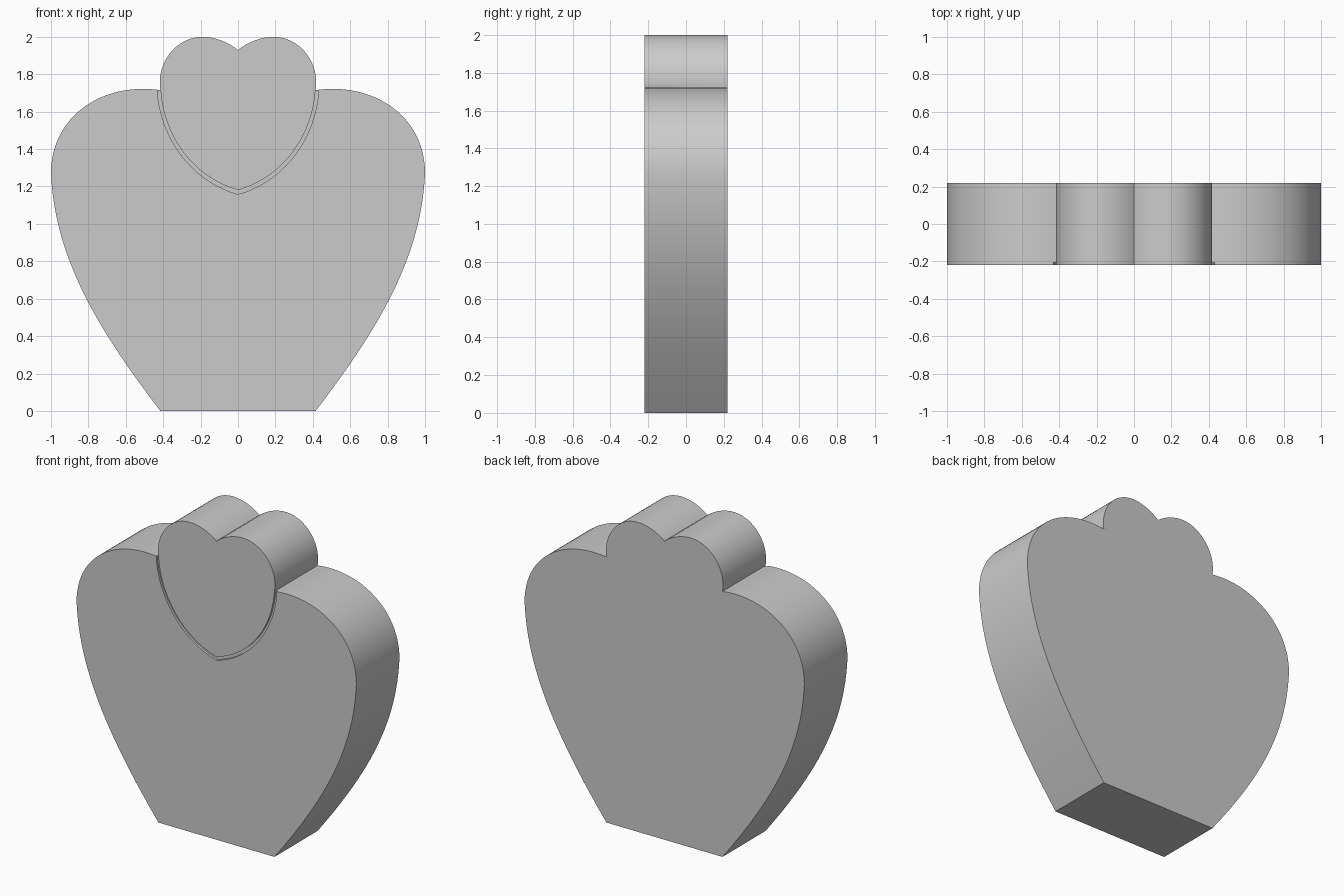
import bpy, bmesh
from mathutils import Vector

if "Cube" in bpy.data.objects:
    bpy.data.objects.remove(bpy.data.objects["Cube"])

HALF = 0.22      # half thickness
GROOVE = 0.015   # groove depth


def bezier(p0, p1, p2, p3, n):
    """Points along a cubic curve, without the last one."""
    a, b, c, d = (Vector(p) for p in (p0, p1, p2, p3))
    out = []
    for i in range(n):
        t = i / n
        s = 1 - t
        out.append(a * s**3 + b * 3 * s * s * t + c * 3 * s * t * t + d * t**3)
    return out


def mirrored(points):
    return [Vector((-p.x, p.y)) for p in reversed(points)]


def extrude(name, outline, y0, y1):
    """Extrude an x-z outline from y0 to y1."""
    bm = bmesh.new()
    face = bm.faces.new([bm.verts.new((p.x, y0, p.y)) for p in outline])
    new = bmesh.ops.extrude_face_region(bm, geom=[face])["geom"]
    bmesh.ops.translate(bm, vec=(0, y1 - y0, 0),
                        verts=[v for v in new if isinstance(v, bmesh.types.BMVert)])
    bmesh.ops.recalc_face_normals(bm, faces=bm.faces)
    mesh = bpy.data.meshes.new(name)
    bm.to_mesh(mesh)
    bm.free()
    obj = bpy.data.objects.new(name, mesh)
    bpy.context.collection.objects.link(obj)
    return obj


# Right half of the outline: flank, shoulder, top lobe
notch = (0.415, 1.715)
right = (bezier((0.415, 0), (0.80, 0.50), (0.98, 0.86), (1, 1.27), 24)
         + bezier((1, 1.27), (1, 1.58), (0.72, 1.76), notch, 24)
         + bezier(notch, (0.44, 1.86), (0.33, 2.0), (0.19, 2.0), 16)
         + bezier((0.19, 2.0), (0.12, 2.0), (0.05, 1.97), (0, 1.93), 8))
outline = right + [Vector((0, 1.93))] + mirrored(right)
body = extrude("body", outline, -HALF, HALF)

# Groove that draws the lower half of the heart on the front
half = bezier((0, 1.18), (0.25, 1.25), (0.40, 1.48), notch, 20) + [Vector(notch)]
heart = mirrored(half)[:-1] + half
pivot = Vector((0, 1.72))
inner = [pivot + (p - pivot) * 0.998 for p in heart]
outer = [pivot + (p - pivot) * 1.04 for p in heart]
outer[0].y += 0.03
outer[-1].y += 0.03
cutter = extrude("groove_cutter", outer + inner[::-1], -HALF - 0.05, -HALF + GROOVE)
cutter.hide_render = True

cut = body.modifiers.new("groove", 'BOOLEAN')
cut.operation = 'DIFFERENCE'
cut.solver = 'EXACT'
cut.object = cutter
bpy.ops.object.select_all(action='DESELECT')
bpy.context.view_layer.objects.active = body
body.select_set(True)
bpy.ops.object.modifier_apply(modifier=cut.name)
bpy.data.objects.remove(cutter)
bpy.ops.object.shade_smooth_by_angle(angle=0.5)
